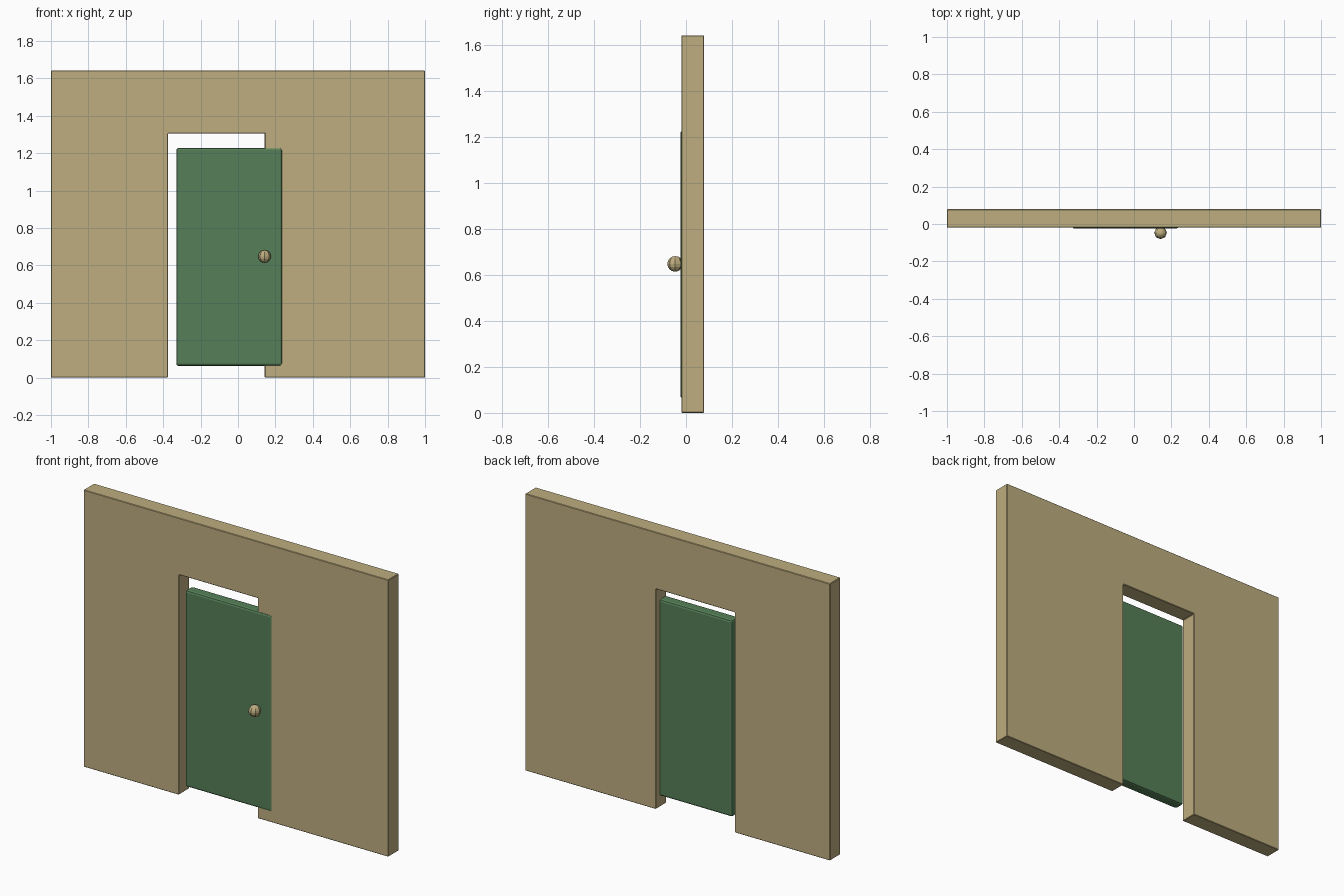
import bpy
import bmesh
from mathutils import Matrix

cube = bpy.data.objects.get("Cube")
if cube:
    bpy.data.objects.remove(cube, do_unlink=True)


def material(name, rgb):
    mat = bpy.data.materials.new(name)
    mat.use_nodes = True
    mat.diffuse_color = (*rgb, 1)
    bsdf = next(n for n in mat.node_tree.nodes if n.type == 'BSDF_PRINCIPLED')
    bsdf.inputs["Base Color"].default_value = (*rgb, 1)
    return mat


def finish(bm, name, mat):
    bmesh.ops.recalc_face_normals(bm, faces=bm.faces[:])
    mesh = bpy.data.meshes.new(name)
    bm.to_mesh(mesh)
    bm.free()
    mesh.materials.append(mat)
    obj = bpy.data.objects.new(name, mesh)
    bpy.context.collection.objects.link(obj)
    return obj


def slab(name, outline, y0, y1, mat, bevel, segments):
    """Extrude an x-z outline from y0 to y1 and round its edges."""
    bm = bmesh.new()
    face = bm.faces.new([bm.verts.new((x, y0, z)) for x, z in outline])
    ext = bmesh.ops.extrude_face_region(bm, geom=[face], use_keep_orig=True)
    moved = [g for g in ext["geom"] if isinstance(g, bmesh.types.BMVert)]
    bmesh.ops.translate(bm, verts=moved, vec=(0, y1 - y0, 0))
    obj = finish(bm, name, mat)
    mod = obj.modifiers.new("edge_bevel", 'BEVEL')
    mod.width = bevel
    mod.segments = segments
    mod.limit_method = 'ANGLE'
    return obj


tan = material("tan", (0.515, 0.417, 0.212))
green = material("door green", (0.093, 0.216, 0.098))

# Wall with a doorway open to the floor
slab("wall", [(-1, 0), (-0.375, 0), (-0.375, 1.305), (0.143, 1.305),
              (0.143, 0), (1, 0), (1, 1.642), (-1, 1.642)],
     -0.02, 0.079, tan, 0.003, 1)

# Door panel, sitting off-centre in the doorway and overlapping the wall
slab("door", [(-0.33, 0.063), (0.237, 0.063), (0.237, 1.228), (-0.33, 1.228)],
     -0.025, 0.04, green, 0.012, 2)

# Faceted round knob
bm = bmesh.new()
bmesh.ops.create_uvsphere(bm, u_segments=8, v_segments=8, radius=0.034,
                          matrix=Matrix.Translation((0.142, -0.047, 0.648)))
finish(bm, "door_knob", tan)
